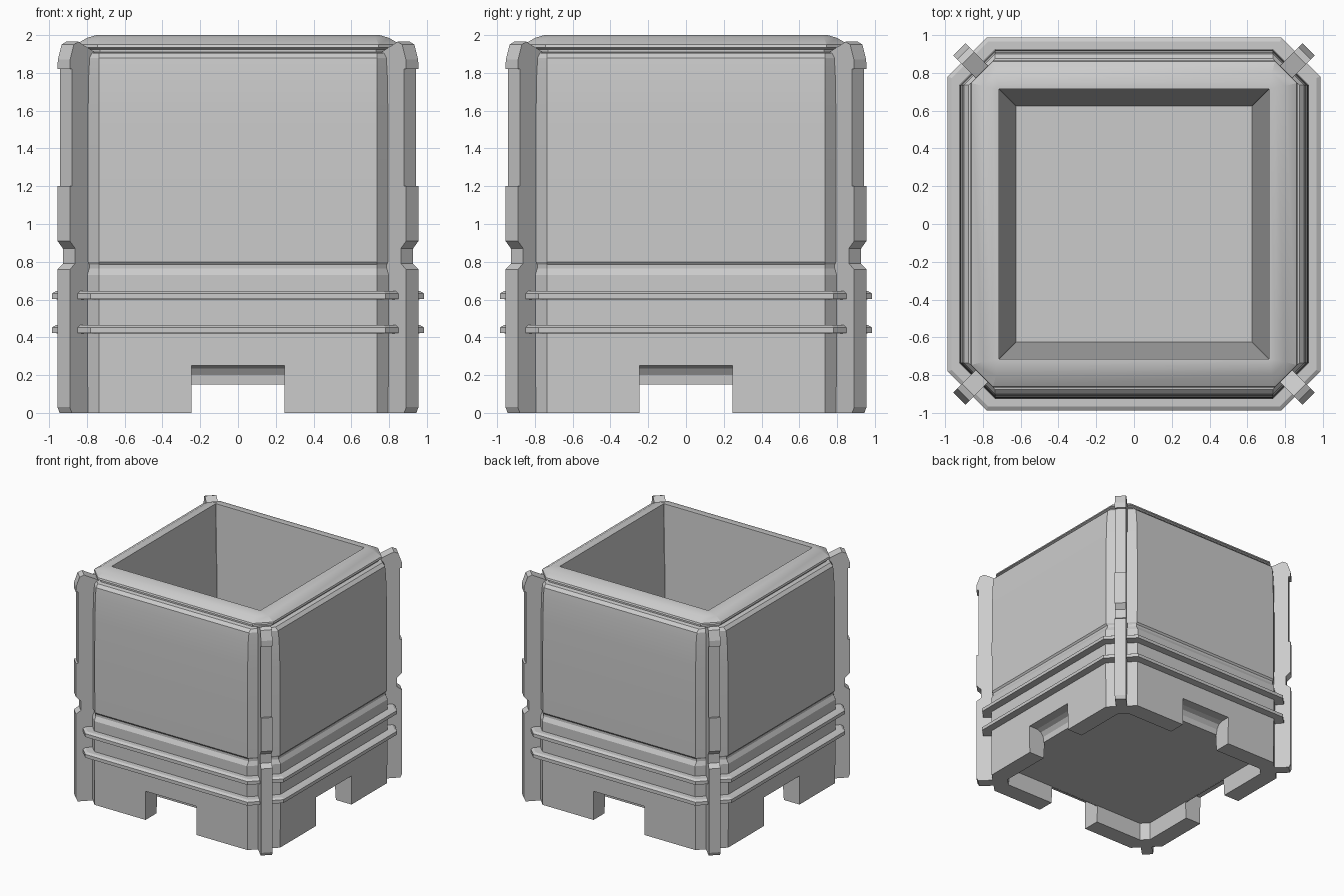
import bpy, math
from mathutils import Matrix

if "Cube" in bpy.data.objects:
    bpy.data.objects.remove(bpy.data.objects["Cube"])


def make(name, verts, faces):
    me = bpy.data.meshes.new(name)
    me.from_pydata(verts, [], faces)
    ob = bpy.data.objects.new(name, me)
    bpy.context.collection.objects.link(ob)
    bpy.ops.object.select_all(action='DESELECT')
    bpy.context.view_layer.objects.active = ob
    ob.select_set(True)
    bpy.ops.object.mode_set(mode='EDIT')
    bpy.ops.mesh.select_all(action='SELECT')
    bpy.ops.mesh.normals_make_consistent(inside=False)
    bpy.ops.object.mode_set(mode='OBJECT')
    return ob


def octagon(h, c, z):
    return [(h, -c, z), (h, c, z), (c, h, z), (-c, h, z),
            (-h, c, z), (-h, -c, z), (-c, -h, z), (c, -h, z)]


def loft(name, rings, closed=False):
    verts = [p for r in rings for p in octagon(*r)]
    n = len(rings)
    faces = []
    for i in range(n if closed else n - 1):
        a, b = i * 8, (i + 1) % n * 8
        faces += [(a + k, a + (k + 1) % 8, b + (k + 1) % 8, b + k) for k in range(8)]
    if not closed:
        faces += [tuple(range(7, -1, -1)), tuple(range((n - 1) * 8, n * 8))]
    return make(name, verts, faces)


def prism(name, profile, half, angle):
    # profile is (distance outward, z), thickened sideways, turned about z
    n = len(profile)
    rot = Matrix.Rotation(angle, 4, 'Z')
    verts = [(r, s * half, z) for s in (-1, 1) for r, z in profile]
    faces = [(k, (k + 1) % n, n + (k + 1) % n, n + k) for k in range(n)]
    faces += [tuple(range(n)), tuple(range(2 * n - 1, n - 1, -1))]
    ob = make(name, verts, faces)
    ob.data.transform(rot)
    return ob


# Body: underside recess, skirt, panel, rim and tapered cavity in one shell
body = loft("container_body", [
    (0.76, 0.70, 0.15), (0.77, 0.71, 0.0),
    (0.92, 0.735, 0.0), (0.925, 0.735, 0.73), (0.905, 0.735, 0.765),
    (0.905, 0.735, 0.785), (0.917, 0.735, 0.80), (0.92, 0.735, 1.2), (0.917, 0.735, 1.6),
    (0.91, 0.735, 1.80), (0.90, 0.735, 1.88), (0.875, 0.735, 1.905),
    (0.84, 0.73, 1.91), (0.84, 0.73, 1.925), (0.865, 0.745, 1.935), (0.86, 0.745, 1.95),
    (0.80, 0.73, 1.985), (0.75, 0.72, 2.0), (0.715, 0.713, 2.0),
    (0.625, 0.623, 0.27)])

# Lifting notches in the middle of each side of the skirt
notch = [(1.1, -0.1), (1.1, 0.25), (0.84, 0.25), (0.80, 0.235),
         (0.775, 0.20), (0.77, 0.149), (0.70, 0.149), (0.70, -0.1)]
for i in range(4):
    cutter = prism("notch_cutter", notch, 0.245, i * math.pi / 2)
    cutter.hide_render = True
    mod = body.modifiers.new("notch", 'BOOLEAN')
    mod.operation = 'DIFFERENCE'
    mod.solver = 'EXACT'
    mod.object = cutter
    bpy.context.view_layer.objects.active = body
    bpy.ops.object.modifier_apply(modifier=mod.name)
    bpy.data.objects.remove(cutter)

bpy.ops.object.select_all(action='DESELECT')
body.select_set(True)
bpy.context.view_layer.objects.active = body
bpy.ops.object.shade_smooth_by_angle(angle=math.radians(20))

# Two ribs running round the lower body
for name, z in (("lower_rib", 0.44), ("upper_rib", 0.62)):
    loft(name, [(0.90, 0.72, z - 0.022), (0.985, 0.78, z - 0.017),
                (0.985, 0.78, z + 0.012), (0.965, 0.772, z + 0.024),
                (0.90, 0.72, z + 0.024)], closed=True)

# Diagonal corner posts
post = [(1.12, 0.0), (1.29, 0.0), (1.305, 0.03), (1.305, 0.76), (1.265, 0.79),
        (1.265, 0.87), (1.305, 0.91), (1.305, 1.2), (1.288, 1.2), (1.288, 1.82),
        (1.305, 1.82), (1.303, 1.87), (1.275, 1.95), (1.24, 1.965), (1.12, 1.91)]
for i in range(4):
    prism("corner_post", post, 0.046, math.pi / 4 + i * math.pi / 2)
